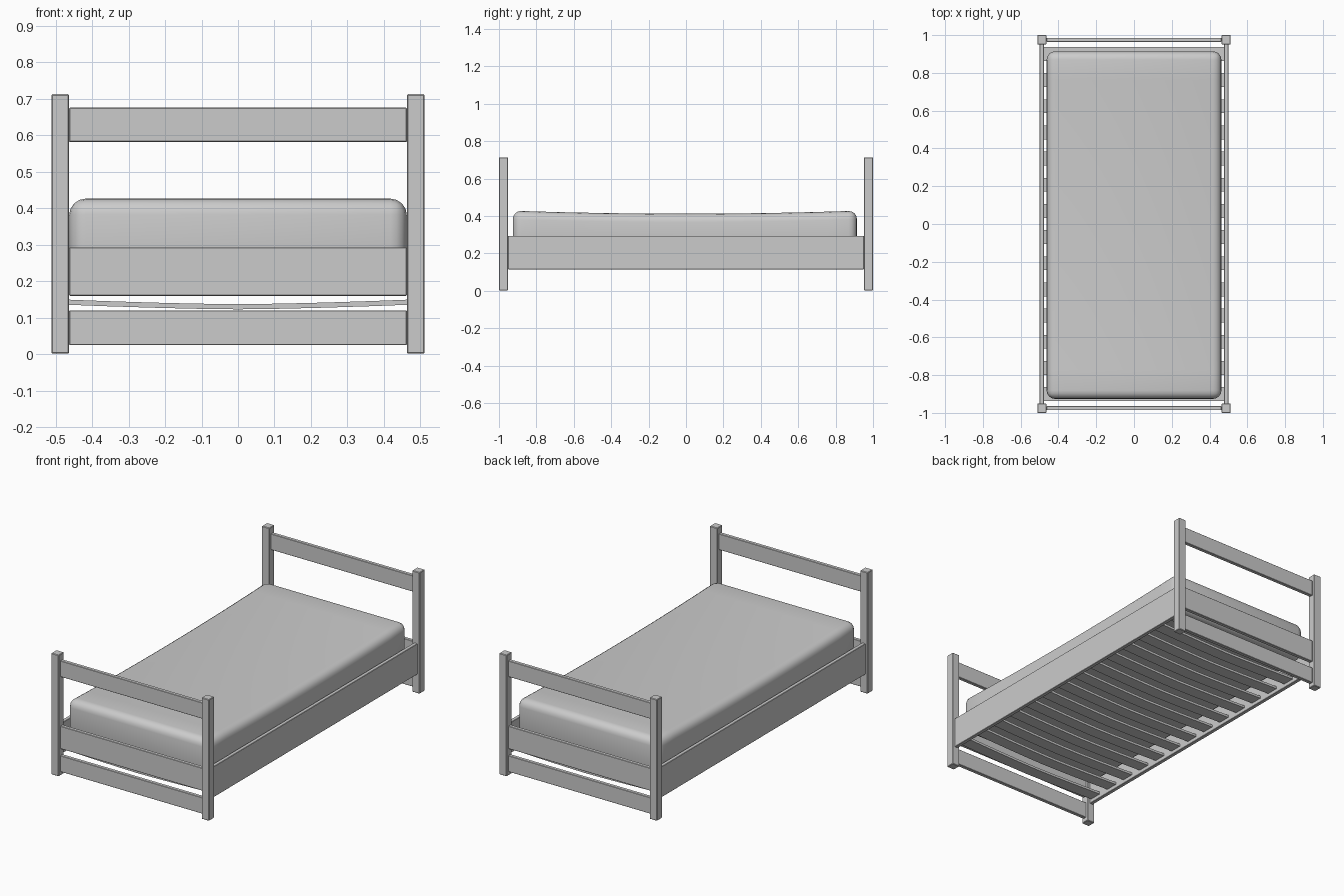
import bpy, bmesh
from mathutils import Vector

cube = bpy.data.objects.get("Cube")
if cube:
    bpy.data.objects.remove(cube, do_unlink=True)

grey = bpy.data.materials.new("neutral_grey")
grey.use_nodes = True
COLOUR = (0.6, 0.6, 0.6, 1)
grey.diffuse_color = COLOUR
grey.node_tree.nodes["Principled BSDF"].inputs["Base Color"].default_value = COLOUR


def box(name, x, y, z, bevel=0.0, segments=1, y_cuts=(), x_cuts=(), bend=None):
    """Box from (min, max) ranges, optionally sliced, bent and edge-bevelled."""
    lo, hi = Vector((x[0], y[0], z[0])), Vector((x[1], y[1], z[1]))
    bm = bmesh.new()
    bmesh.ops.create_cube(bm, size=1)
    for v in bm.verts:
        v.co = (lo + hi) / 2 + v.co * (hi - lo)
    for cuts, normal in ((x_cuts, Vector((1, 0, 0))), (y_cuts, Vector((0, 1, 0)))):
        for c in cuts:
            bmesh.ops.bisect_plane(bm, geom=bm.verts[:] + bm.edges[:] + bm.faces[:],
                                   plane_co=normal * c, plane_no=normal)
    if bend:
        for v in bm.verts:
            v.co.z += bend(v.co)
    mesh = bpy.data.meshes.new(name)
    bm.to_mesh(mesh)
    bm.free()
    mesh.materials.append(grey)
    obj = bpy.data.objects.new(name, mesh)
    bpy.context.collection.objects.link(obj)
    if bevel:
        mod = obj.modifiers.new("Rounded edges", "BEVEL")
        mod.width, mod.segments = bevel, segments
        mod.limit_method, mod.angle_limit = "ANGLE", 0.6
    return obj


# Corner posts and side rails, mirrored left and right
POST_IN, POST_OUT, END_IN = 0.463, 0.512, 0.951
for sx, side in ((1, "left"), (-1, "right")):
    def mirrored(a, b, s=sx):
        return sorted((s * a, s * b))
    for sy, end in ((-1, "front"), (1, "back")):
        box(f"{end}_{side}_post", mirrored(POST_IN, POST_OUT),
            sorted((sy * END_IN, sy)), (0.002, 0.713), bevel=0.003)
    box(f"{side}_side_rail", mirrored(0.477, 0.499), (-END_IN, END_IN),
        (0.114, 0.294), bevel=0.002)

# End boards at head and foot
for sy, end in ((-1, "front"), (1, "back")):
    for part, z in (("lower", (0.025, 0.12)), ("middle", (0.16, 0.293)),
                    ("top", (0.582, 0.676))):
        box(f"{end}_{part}_board", (-POST_IN, POST_IN),
            sorted((sy * 0.964, sy * 0.986)), z, bevel=0.002)

# Bowed slats
SLATS, PITCH, SLAT_WIDTH, SPAN = 14, 0.1385, 0.073, 0.48
for i in range(SLATS):
    y = (i - (SLATS - 1) / 2) * PITCH
    box(f"slat_{i + 1}", (-SPAN, SPAN), (y - SLAT_WIDTH / 2, y + SLAT_WIDTH / 2),
        (0.123, 0.137), x_cuts=[SPAN * k / 4 for k in range(-3, 4)],
        bend=lambda co: 0.013 * (abs(co.x) / SPAN) ** 1.5)

# Soft mattress with a slight sag in the middle of its top
HALF, OFFSET = 0.92, -0.006


def sag(co):
    return -0.016 * (1 - ((co.y - OFFSET) / HALF) ** 2) if co.z > 0.3 else 0


mattress = box("mattress", (-0.463, 0.463), (OFFSET - HALF, OFFSET + HALF),
               (0.205, 0.428), bevel=0.045, segments=4, bend=sag,
               y_cuts=[OFFSET + HALF * k / 6 for k in range(-5, 6)])
for poly in mattress.data.polygons:
    poly.use_smooth = True
